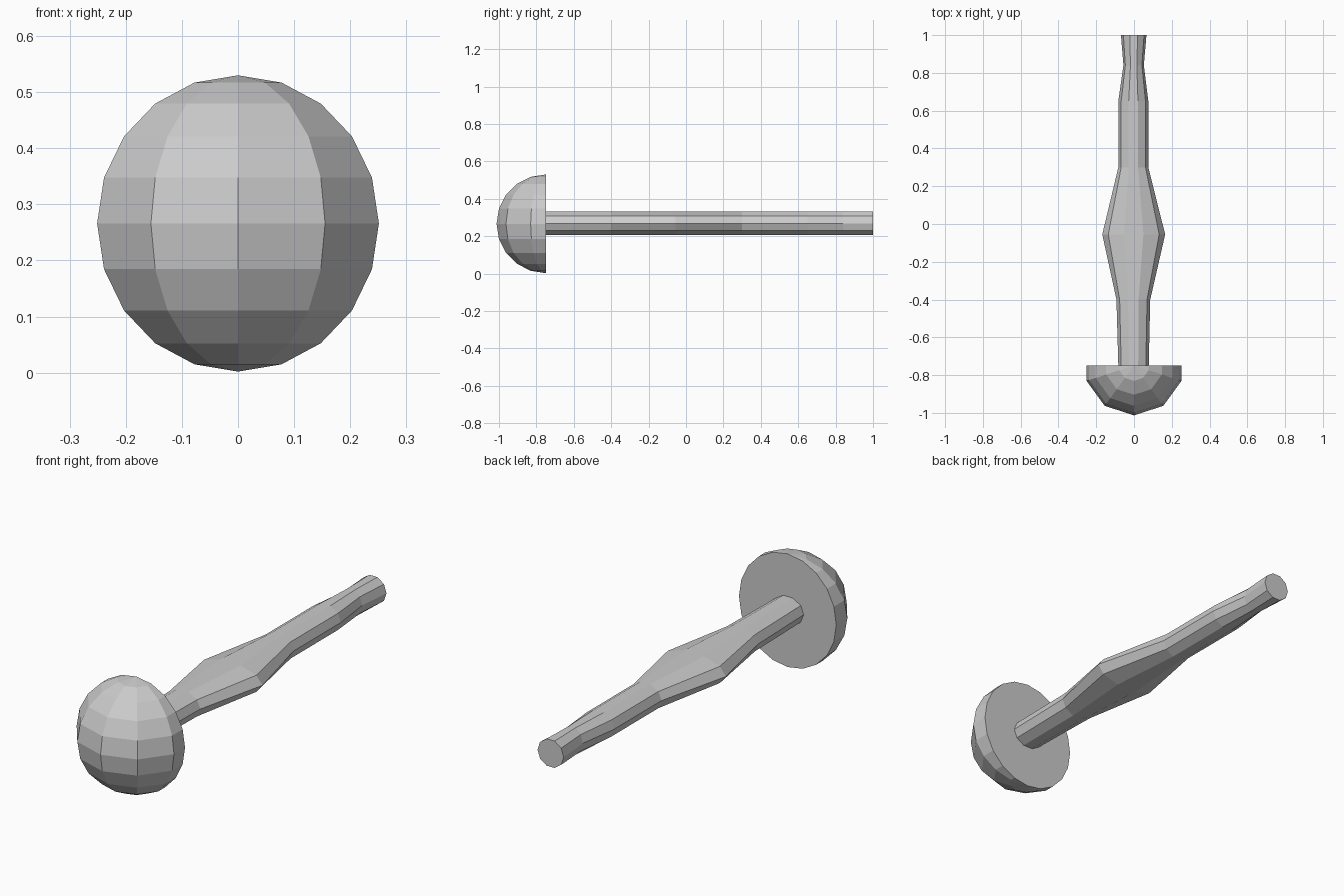
import bpy, bmesh
from math import sin, cos, pi
from mathutils import Matrix, Vector

if "Cube" in bpy.data.objects:
    bpy.data.objects.remove(bpy.data.objects["Cube"])

AXIS_Z = 0.266
HEAD_Y = -0.749


def finish(name, bm):
    bmesh.ops.recalc_face_normals(bm, faces=bm.faces[:])
    mesh = bpy.data.meshes.new(name)
    bm.to_mesh(mesh)
    bm.free()
    obj = bpy.data.objects.new(name, mesh)
    bpy.context.collection.objects.link(obj)
    return obj


# Domed head: half of a low-poly sphere with upright poles, flat at the back
bm = bmesh.new()
bmesh.ops.create_uvsphere(bm, u_segments=10, v_segments=10, radius=0.264,
                          matrix=Matrix.Rotation(0, 4, 'Z'))
cut = bmesh.ops.bisect_plane(bm, geom=bm.verts[:] + bm.edges[:] + bm.faces[:],
                             dist=1e-4, plane_co=Vector((0, 0, 0)),
                             plane_no=Vector((0, 1, 0)), clear_outer=True)
rim = [e for e in bm.edges if all(abs(v.co.y) < 1e-3 for v in e.verts)]
bmesh.ops.contextual_create(bm, geom=rim)
bmesh.ops.translate(bm, verts=bm.verts[:], vec=(0, HEAD_Y, AXIS_Z))
finish("head", bm)

# Handle: ten-sided bar of constant height whose width swells and narrows
# stations: y, left x, right x
stations = [(HEAD_Y, -0.083, 0.078), (-0.40, -0.093, 0.086),
            (-0.055, -0.168, 0.165), (0.30, -0.083, 0.076),
            (0.65, -0.083, 0.076), (0.84, -0.056, 0.052),
            (1.0, -0.069, 0.066)]
SIDES, HALF_H = 10, 0.066
bm = bmesh.new()
rings = []
for y, left, right in stations:
    mid, half = (left + right) / 2, (right - left) / 2
    rings.append([bm.verts.new((mid + half * cos(2 * pi * i / SIDES), y,
                                AXIS_Z + 0.002 + HALF_H * sin(2 * pi * i / SIDES)))
                  for i in range(SIDES)])
for a, b in zip(rings, rings[1:]):
    for i in range(SIDES):
        j = (i + 1) % SIDES
        bm.faces.new((a[i], a[j], b[j], b[i]))
bm.faces.new(rings[-1])
finish("handle", bm)
